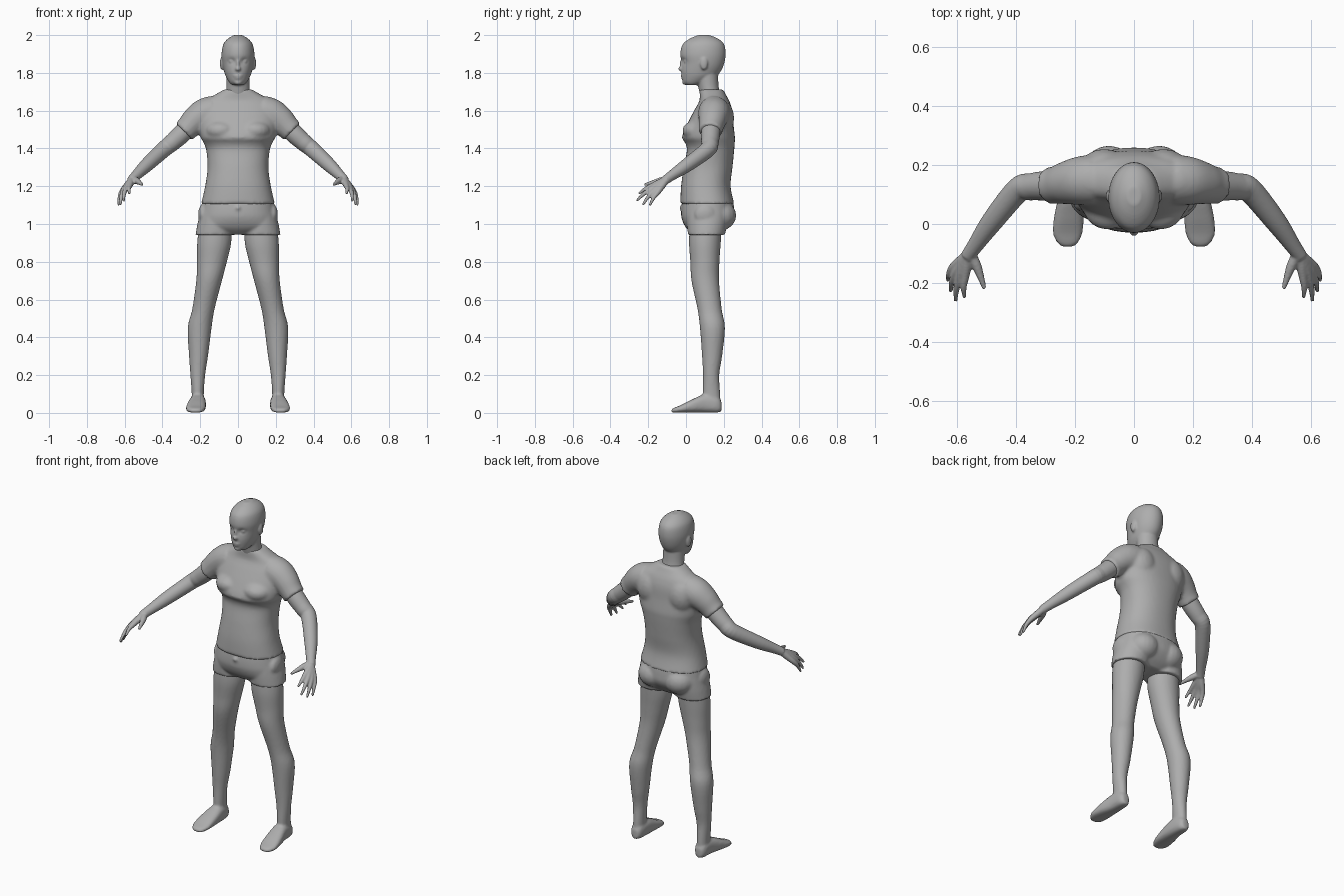
import bpy, bmesh, math
from mathutils import Vector, Matrix

grey = bpy.data.materials.new("plain grey")
grey.diffuse_color = (0.42, 0.42, 0.42, 1)


def spline(rows, steps=5):
    """Catmull-Rom interpolation of rows of numbers."""
    out = []
    for i in range(len(rows) - 1):
        a, b, c, d = rows[max(i - 1, 0)], rows[i], rows[i + 1], rows[min(i + 2, len(rows) - 1)]
        for s in range(steps):
            t = s / steps
            out.append([0.5 * (2 * q + (r - p) * t + (2 * p - 5 * q + 4 * r - u) * t * t
                               + (3 * q - p - 3 * r + u) * t ** 3)
                        for p, q, r, u in zip(a, b, c, d)])
    return out + [list(rows[-1])]


def loft(bm, rows, axis=None, mirror=False, n=32, power=2.0):
    """Skin over rows (x, y, z, radius a, radius b); axis None follows the path."""
    rows = spline(rows)
    for sx in ((1, -1) if mirror else (1,)):
        rings = []
        for i, r in enumerate(rows):
            c = Vector(r[:3])
            if axis == 'Z':
                u, v = Vector((1, 0, 0)), Vector((0, 1, 0))
            elif axis == 'Y':
                u, v = Vector((1, 0, 0)), Vector((0, 0, 1))
            else:
                t = Vector(rows[min(i + 1, len(rows) - 1)][:3]) - Vector(rows[max(i - 1, 0)][:3])
                u = t.cross(Vector((0, 0, 1))).normalized()
                v = t.cross(u).normalized()
            ring = []
            for k in range(n):
                w = 2 * math.pi * k / n
                ca, sa = math.cos(w), math.sin(w)
                p = c + u * r[3] * math.copysign(abs(ca) ** (2 / power), ca) \
                      + v * r[-1] * math.copysign(abs(sa) ** (2 / power), sa)
                ring.append(bm.verts.new((p.x * sx, p.y, p.z)))
            rings.append(ring)
        for a, b in zip(rings, rings[1:]):
            for k in range(n):
                bm.faces.new((a[k], a[(k + 1) % n], b[(k + 1) % n], b[k]))
        bm.faces.new(rings[0])
        bm.faces.new(rings[-1])


def blob(bm, loc, size, mirror=False):
    """Ellipsoid, optionally on both sides."""
    for sx in ((1, -1) if mirror else (1,)):
        m = Matrix.Translation((loc[0] * sx, loc[1], loc[2])) @ Matrix.Diagonal((*size, 1))
        bmesh.ops.create_uvsphere(bm, u_segments=20, v_segments=12, radius=1, matrix=m)


def finish(bm, name, voxel, smooth=3):
    """Fuse the overlapping volumes into one smooth skin."""
    bmesh.ops.recalc_face_normals(bm, faces=bm.faces)
    me = bpy.data.meshes.new(name)
    bm.to_mesh(me)
    bm.free()
    me.materials.append(grey)
    ob = bpy.data.objects.new(name, me)
    bpy.context.collection.objects.link(ob)
    for p in me.polygons:
        p.use_smooth = True
    rm = ob.modifiers.new("fuse", 'REMESH')
    rm.mode = 'VOXEL'
    rm.voxel_size = voxel
    rm.use_smooth_shade = True
    sm = ob.modifiers.new("soften", 'SMOOTH')
    sm.factor = 0.5
    sm.iterations = smooth
    return ob


# head with eye sockets, nose, lips, ears and neck
bm = bmesh.new()
loft(bm, [(0, .03, 1.735, .03, .025), (0, .045, 1.75, .046, .06), (0, .068, 1.78, .064, .09),
          (0, .08, 1.81, .074, .105), (0, .09, 1.85, .083, .112), (0, .09, 1.90, .087, .12),
          (0, .092, 1.95, .078, .11), (0, .095, 1.98, .055, .077), (0, .095, 2.0, .022, .03)],
     'Z', n=64)
for v in bm.verts:
    if v.co.y < .06:
        d = ((abs(v.co.x) - .034) / .016) ** 2 + ((v.co.z - 1.862) / .013) ** 2
        v.co.y += .014 * math.exp(-d)
blob(bm, (.034, .0, 1.861), (.014, .012, .009), True)
blob(bm, (0, -.022, 1.822), (.016, .02, .014))
blob(bm, (0, -.018, 1.845), (.009, .016, .032))
blob(bm, (0, -.016, 1.785), (.026, .012, .006))
blob(bm, (0, -.013, 1.773), (.022, .013, .006))
blob(bm, (0, -.002, 1.75), (.022, .018, .014))
blob(bm, (.086, .095, 1.85), (.01, .02, .034), True)
loft(bm, [(0, .14, 1.64, .072, .055), (0, .12, 1.72, .062, .054), (0, .11, 1.80, .062, .06)], 'Z')
finish(bm, "head", .006, 2)

# shirt body, shoulders and short sleeves
bm = bmesh.new()
loft(bm, [(0, .113, 1.105, .196, .143), (0, .105, 1.2, .174, .131), (0, .117, 1.3, .161, .129),
          (0, .13, 1.39, .168, .125), (0, .127, 1.43, .182, .131), (0, .119, 1.46, .197, .14),
          (0, .129, 1.53, .208, .122), (0, .144, 1.6, .205, .101), (0, .15, 1.65, .18, .08),
          (0, .142, 1.685, .12, .069), (0, .135, 1.712, .075, .062)], 'Z', n=48, power=2.25)
loft(bm, [(.13, .15, 1.595, .085), (.18, .147, 1.58, .083), (.225, .14, 1.55, .074),
          (.26, .133, 1.515, .065), (.287, .13, 1.488, .062)], mirror=True)
blob(bm, (.09, .065, 1.495), (.085, .085, .055), True)
blob(bm, (.10, .185, 1.56), (.085, .07, .10), True)
finish(bm, "shirt", .01, 4)

# shorts with seat, legs, pockets and button
bm = bmesh.new()
loft(bm, [(0, .115, 1.14, .183, .132), (0, .115, 1.08, .195, .14), (0, .115, 1.03, .205, .138),
          (0, .11, .98, .205, .11), (0, .108, .945, .12, .07)], 'Z', n=48, power=2.2)
loft(bm, [(.11, .115, 1.06, .09, .11), (.115, .112, 1.0, .1, .106),
          (.121, .108, .942, .104, .098)], 'Z', mirror=True)
blob(bm, (.085, .178, 1.045), (.09, .088, .08), True)
blob(bm, (.185, .10, 1.05), (.026, .055, .055), True)
blob(bm, (0, -.026, 1.085), (.012, .01, .012))
finish(bm, "shorts", .008, 3)

# legs and bare feet
bm = bmesh.new()
loft(bm, [(.12, .105, 1.0, .085, .085), (.126, .1, .9, .09, .084), (.138, .1, .8, .079, .077),
          (.153, .102, .7, .068, .073), (.183, .125, .55, .059, .064), (.203, .14, .45, .063, .066),
          (.209, .138, .3, .05, .053), (.213, .133, .2, .039, .043), (.213, .135, .1, .032, .046),
          (.213, .14, .04, .034, .044)], 'Z', mirror=True)
loft(bm, [(.213, .188, .034, .018, .026), (.213, .165, .045, .034, .043), (.213, .1, .05, .042, .048),
          (.22, .03, .036, .05, .034), (.225, -.03, .021, .05, .019), (.225, -.063, .014, .036, .013),
          (.225, -.078, .01, .015, .008)], 'Y', mirror=True, power=2.6)
finish(bm, "legs", .008, 2)

# arms and hands
bm = bmesh.new()
loft(bm, [(.24, .135, 1.535, .05), (.30, .13, 1.475, .05), (.35, .126, 1.43, .046),
          (.393, .115, 1.395, .043), (.48, .01, 1.315, .037), (.54, -.075, 1.257, .027),
          (.565, -.11, 1.232, .024)], mirror=True)
fingers = [((.573, -.178, 1.203), (.575, -.25, 1.16)), ((.592, -.178, 1.19), (.605, -.262, 1.122)),
           ((.606, -.167, 1.178), (.622, -.23, 1.10)), ((.615, -.148, 1.17), (.632, -.192, 1.098))]
wrist = Vector((.563, -.105, 1.234))
for knuckle, tip in fingers:
    k, t = Vector(knuckle), Vector(tip)
    bend = (k + t) / 2 + Vector((.004, -.002, .004))
    loft(bm, [(*wrist, .019), (*((wrist + k) / 2), .018), (*k, .0145), (*bend, .0105),
              (*t, .006)], mirror=True, n=16)
loft(bm, [(.555, -.10, 1.24, .018), (.535, -.14, 1.228, .017), (.52, -.18, 1.218, .012),
          (.507, -.22, 1.208, .007)], mirror=True, n=16)
finish(bm, "arms", .005, 2)
